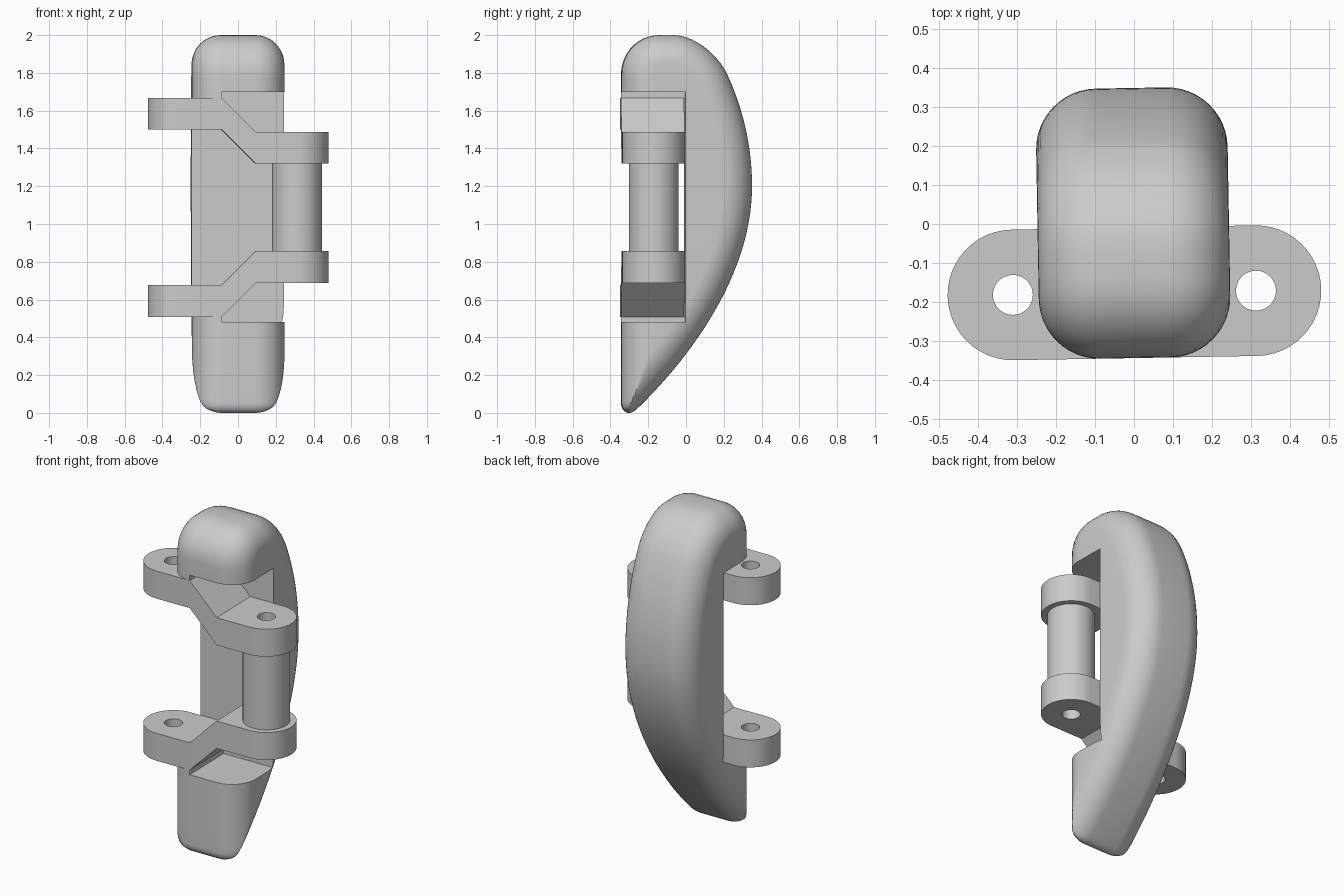
import bpy, bmesh
from math import sin, cos, asin, pi, radians
from mathutils import Vector, Matrix, geometry

if "Cube" in bpy.data.objects:
    bpy.data.objects.remove(bpy.data.objects["Cube"])

grey = bpy.data.materials.new("light_grey")
grey.use_nodes = True
COLOUR = (0.6, 0.6, 0.6, 1)
grey.diffuse_color = COLOUR
grey.node_tree.nodes["Principled BSDF"].inputs["Base Color"].default_value = COLOUR

MID_Z = 1.088           # mirror height of the two arms
LUG_X, LUG_Y = 0.311, -0.176
FRONT_Y, LUG_R = -0.343, 0.167
BEND = 0.09             # arms step down between -BEND and BEND


def finish(bm, name):
    bmesh.ops.recalc_face_normals(bm, faces=bm.faces)
    mesh = bpy.data.meshes.new(name)
    bm.to_mesh(mesh)
    bm.free()
    mesh.materials.append(grey)
    ob = bpy.data.objects.new(name, mesh)
    bpy.context.collection.objects.link(ob)
    return ob


def box(name, lo, hi):
    bm = bmesh.new()
    lo, hi = Vector(lo), Vector(hi)
    size = Matrix.Diagonal((*(hi - lo), 1))
    bmesh.ops.create_cube(bm, size=1, matrix=Matrix.Translation((lo + hi) / 2) @ size)
    return finish(bm, name)


def cylinder(name, x, radius, z0, z1):
    bm = bmesh.new()
    bmesh.ops.create_cone(bm, cap_ends=True, segments=48, radius1=radius, radius2=radius,
                          depth=z1 - z0, matrix=Matrix.Translation((x, LUG_Y, (z0 + z1) / 2)))
    return finish(bm, name)


def cut(ob, cutter):
    bpy.context.view_layer.objects.active = ob
    mod = ob.modifiers.new("cut", 'BOOLEAN')
    mod.operation, mod.solver, mod.object = 'DIFFERENCE', 'EXACT', cutter
    bpy.ops.object.modifier_apply(modifier=mod.name)


def bezier(*points, n=12):
    return geometry.interpolate_bezier(*[Vector(p) for p in points], n)


# Side outline of the body as (y, z): tip, lower back, upper back arc, shoulder, brow, front
BACK_Y, BACK_Z, BACK_R = 0.348, 1.2, 1.4
high = asin((1.79 - BACK_Z) / BACK_R)
arc = [Vector((BACK_Y - BACK_R * (1 - cos(a)), BACK_Z + BACK_R * sin(a)))
       for a in (high * k / 20 for k in range(21))]
end, end_dir = arc[-1], Vector((-sin(high), cos(high)))
tip, tip_dir = Vector((-.262, .02)), Vector((.72, .69))
profile = bezier((FRONT_Y, .055), (FRONT_Y, .025), (-.325, 0), (-.30, 0))[:-1]
profile += bezier((-.30, 0), (-.288, 0), tip - tip_dir * .012, tip, n=6)[:-1]
profile += bezier(tip, tip + tip_dir * .33, (BACK_Y, BACK_Z - .5), arc[0], n=32)[:-1]
profile += arc[:-1]
profile += bezier(end, end + end_dir * .11, (.05, 2), (-.07, 2))
profile += bezier((-.14, 2), (-.25, 2), (FRONT_Y, 1.91), (FRONT_Y, 1.79))
profile += [Vector((FRONT_Y, 1.79 - 1.735 * k / 16)) for k in range(1, 16)]

# Outward half planes of the outline, used to inset it evenly
centre = Vector((0, 1.1))
planes = []
for p, q in zip(profile, profile[1:] + profile[:1]):
    n = Vector(((q - p).y, -(q - p).x)).normalized()
    planes.append((n, n.dot(p - centre)))


def inset_ring(d):
    ring = []
    for p in profile:
        ray = (p - centre).normalized()
        reach = min((c - d) / n.dot(ray) for n, c in planes if n.dot(ray) > 1e-5)
        ring.append(centre + ray * reach)
    return ring


# Body: outline lofted across x with a round fillet on both sides
FILLET, STEPS = 0.155, 12
half = [(BEND + FILLET * sin(t), FILLET * (1 - cos(t)))
        for t in (pi / 2 * k / STEPS for k in range(STEPS + 1))]
stations = [(-x, d) for x, d in reversed(half)] + half
bm = bmesh.new()
rings = [[bm.verts.new((x, p.x, p.y)) for p in inset_ring(d)] for x, d in stations]
count = len(profile)
for r, s in zip(rings, rings[1:]):
    for i in range(count):
        j = (i + 1) % count
        bm.faces.new((r[i], r[j], s[j], s[i]))
bm.faces.new(rings[0])
bm.faces.new(rings[-1])
body = finish(bm, "body")

# Front notch, slightly taller where the arms need clearance
FLOOR_Y = -0.006
notches = [box("notch_cutter_wide", (-BEND, -1, .48), (1, FLOOR_Y, 1.70)),
           box("notch_cutter_narrow", (-1, -1, .508), (-BEND + .01, FLOOR_Y, 1.668))]
for n in notches:
    cut(body, n)


# Stepped arm: a long rounded plate whose right half drops by a step
def stepped_arm(name, flip):
    n = 24
    lug = [(-LUG_X - LUG_R * sin(pi * k / n), LUG_Y + LUG_R * cos(pi * k / n))
           for k in range(n + 1)]
    left = [(-BEND, LUG_Y + LUG_R)] + lug + [(-BEND, LUG_Y - LUG_R)]
    path = left + [(-x, 2 * LUG_Y - y) for x, y in left]
    h = len(left)
    bm = bmesh.new()
    layers = []
    for top in (1.668, 1.50):
        heights = [top] * h + [top - 0.18] * h
        ring = [bm.verts.new((x, y, 2 * MID_Z - z if flip else z))
                for (x, y), z in zip(path, heights)]
        layers.append(ring)
        bm.faces.new(ring[:h])
        bm.faces.new(ring[h:])
        bm.faces.new((ring[0], ring[h - 1], ring[h], ring[-1]))
    a, b = layers
    for i in range(len(a)):
        j = (i + 1) % len(a)
        bm.faces.new((a[i], a[j], b[j], b[i]))
    return finish(bm, name)


upper_arm = stepped_arm("upper_arm", False)
lower_arm = stepped_arm("lower_arm", True)
barrel = cylinder("barrel", LUG_X, 0.132, 0.856, 1.32)

# Pin holes through the lugs and the barrel
holes = [cylinder("hole_cutter", x, 0.051, 0.2, 1.9) for x in (-LUG_X, LUG_X)]
for ob in (upper_arm, lower_arm):
    for hole in holes:
        cut(ob, hole)
cut(barrel, holes[1])

for cutter in notches + holes:
    bpy.data.objects.remove(cutter)

# Smooth the rounded surfaces and turn everything slightly about z
placement = Matrix.Translation((-.002, 0, 0)) @ Matrix.Rotation(radians(1), 4, 'Z')
for ob in (body, upper_arm, lower_arm, barrel):
    ob.data.transform(placement)
    bpy.ops.object.select_all(action='DESELECT')
    ob.select_set(True)
    bpy.context.view_layer.objects.active = ob
    bpy.ops.object.shade_smooth_by_angle(angle=radians(35))
